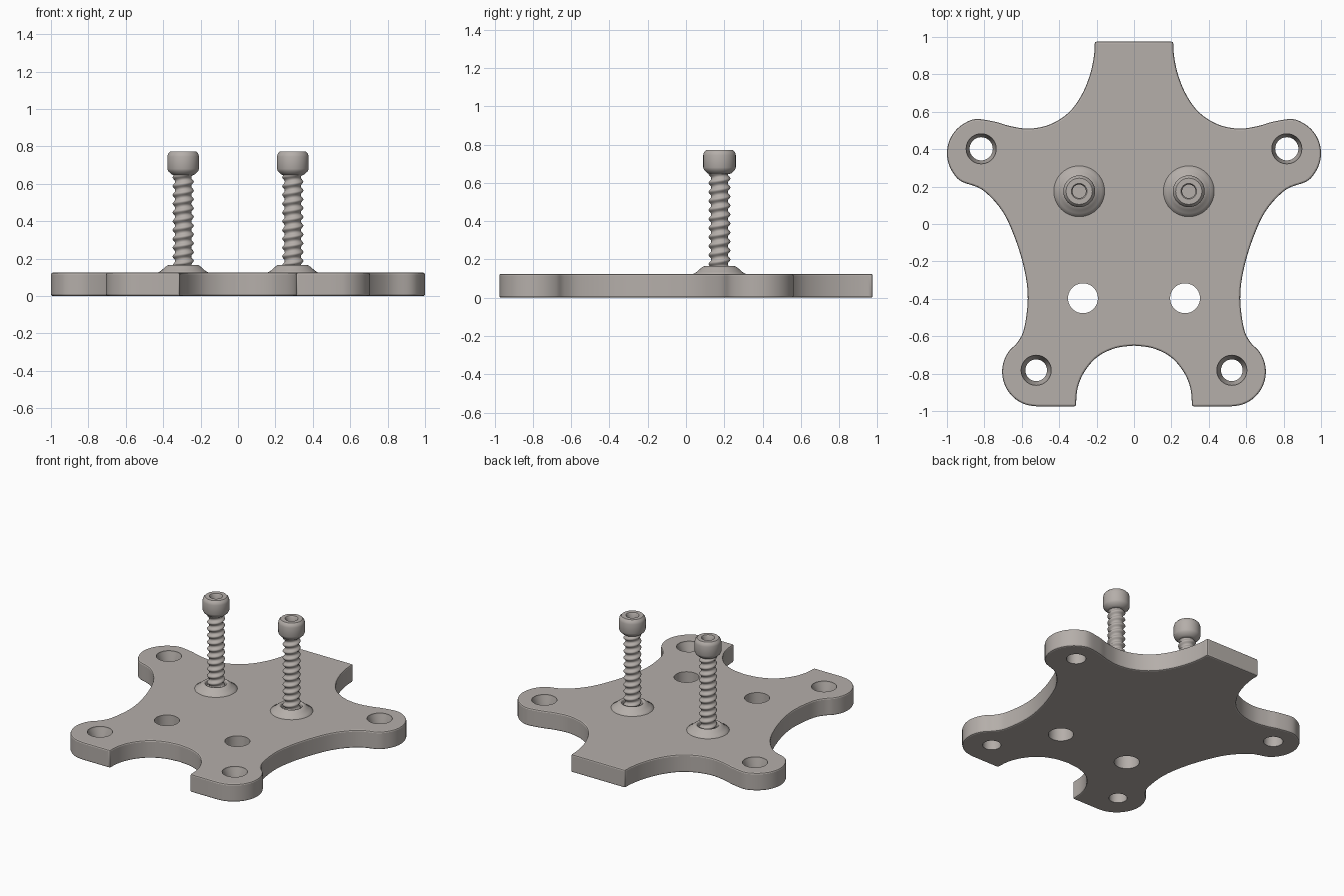
import bpy, bmesh, math

if "Cube" in bpy.data.objects:
    bpy.data.objects.remove(bpy.data.objects["Cube"])

grey = bpy.data.materials.new("warm_grey")
grey.diffuse_color = (0.46, 0.425, 0.40, 1)
grey.use_nodes = True
grey.node_tree.nodes["Principled BSDF"].inputs["Base Color"].default_value = grey.diffuse_color
T = 0.125  # plate thickness


def make(name, bm, angle=35):
    bmesh.ops.recalc_face_normals(bm, faces=bm.faces)
    me = bpy.data.meshes.new(name)
    bm.to_mesh(me)
    bm.free()
    me.materials.append(grey)
    ob = bpy.data.objects.new(name, me)
    bpy.context.collection.objects.link(ob)
    smooth(ob, angle)
    return ob


def smooth(ob, angle):
    bpy.ops.object.select_all(action='DESELECT')
    ob.select_set(True)
    bpy.context.view_layer.objects.active = ob
    bpy.ops.object.shade_smooth_by_angle(angle=math.radians(angle))


def lathe(bm, profile, x, y, n=40, radius=None):
    """Skin rings of (radius, z) points, closing both ends; radius(r, z, a) may vary them."""
    rings = []
    for r, z in profile:
        ring = []
        for i in range(n):
            a = 2 * math.pi * i / n
            q = radius(r, z, a) if radius else r
            ring.append(bm.verts.new((x + q * math.cos(a), y + q * math.sin(a), z)))
        rings.append(ring)
    for lo, hi in zip(rings, rings[1:]):
        for i in range(n):
            j = (i + 1) % n
            bm.faces.new((lo[i], lo[j], hi[j], hi[i]))
    bm.faces.new(rings[0][::-1])
    bm.faces.new(rings[-1])


def spline(pts, steps=5):
    """Catmull-Rom curve through the points."""
    p = [pts[0]] + pts + [pts[-1]]
    out = []
    for a, b, c, d in zip(p, p[1:], p[2:], p[3:]):
        for s in range(steps):
            t = s / steps
            out.append(tuple(0.5 * (2 * b[k] + (c[k] - a[k]) * t
                       + (2 * a[k] - 5 * b[k] + 4 * c[k] - d[k]) * t * t
                       + (3 * b[k] - a[k] - 3 * c[k] + d[k]) * t ** 3) for k in (0, 1)))
    return out + [pts[-1]]


def arc(cx, cy, r, a0, a1, n=7):
    angles = [math.radians(a0 + (a1 - a0) * i / n) for i in range(n + 1)]
    return [(cx + r * math.cos(a), cy + r * math.sin(a)) for a in angles]


# plate outline: right half from top tab to bottom arch, then mirrored
side = [(0.21, 0.975), (0.214, 0.90), (0.235, 0.80), (0.28, 0.69), (0.35, 0.595),
        (0.45, 0.532), (0.56, 0.51), (0.66, 0.523), (0.74, 0.546)]
side += arc(0.815, 0.378, 0.185, 82, -55)
side += [(0.81, 0.182), (0.705, 0.07), (0.635, -0.08), (0.585, -0.25),
         (0.568, -0.40), (0.588, -0.56), (0.625, -0.635)]
side += arc(0.52, -0.79, 0.185, 38, -90)
arch = [(0.31, -0.975), (0.302, -0.88), (0.265, -0.79), (0.195, -0.71), (0.10, -0.664), (0, -0.65)]
half = spline(side) + spline(arch)
outline = half + [(-x, y) for x, y in reversed(half[:-1])]

bm = bmesh.new()
base = bm.faces.new([bm.verts.new((x, y, 0)) for x, y in outline])
top = bmesh.ops.extrude_face_region(bm, geom=[base])
bmesh.ops.translate(bm, vec=(0, 0, T), verts=[v for v in top['geom'] if isinstance(v, bmesh.types.BMVert)])
plate = make("plate", bm)
bevel = plate.modifiers.new("edge", 'BEVEL')
bevel.width = 0.01
bevel.segments = 2
bevel.limit_method = 'ANGLE'
bevel.angle_limit = math.radians(50)

# countersunk ear holes and plain middle holes
bm = bmesh.new()
for s in (-1, 1):
    for x, y, r in ((0.817, 0.402, 0.062), (0.523, -0.782, 0.058)):
        lathe(bm, [(r, -0.1), (r, 0.075), (0.08, 0.115), (0.084, 0.2)], s * x, y)
    lathe(bm, [(0.08, -0.1), (0.08, 0.3)], s * 0.273, -0.397)
cutter = make("hole_cutter", bm)
cutter.hide_render = True
cut = plate.modifiers.new("holes", 'BOOLEAN')
cut.object = cutter
cut.solver = 'EXACT'
bpy.ops.object.select_all(action='DESELECT')
bpy.context.view_layer.objects.active = plate
plate.select_set(True)
for m in ("edge", "holes"):
    bpy.ops.object.modifier_apply(modifier=m)
bpy.data.objects.remove(cutter)
smooth(plate, 35)


def thread(r, z, a):
    """Helical ridge, fading out at the ends of the shaft."""
    wave = 0.5 + 0.5 * math.cos(2 * math.pi * z / 0.047 - a)
    return 0.043 + 0.014 * wave ** 1.3


# raised collars and screws
for name, x in (("left", -0.293), ("right", 0.293)):
    y = 0.175
    bm = bmesh.new()
    lathe(bm, [(0.138, T - 0.01), (0.136, T), (0.118, 0.135), (0.10, 0.152), (0.085, 0.163),
               (0.077, 0.166), (0.070, 0.163), (0.067, 0.155), (0.067, 0.13)], x, y)
    make(name + "_collar", bm, 50)

    bm = bmesh.new()
    lathe(bm, [(0, 0.128 + 0.53 * i / 90) for i in range(91)], x, y, 32, thread)
    make(name + "_screw_shaft", bm, 60)

    bm = bmesh.new()
    lathe(bm, [(0.05, 0.645), (0.062, 0.65), (0.08, 0.667), (0.085, 0.68), (0.085, 0.745),
               (0.081, 0.76), (0.070, 0.772), (0.042, 0.772), (0.036, 0.764), (0.036, 0.71)], x, y)
    make(name + "_screw_head", bm, 45)
